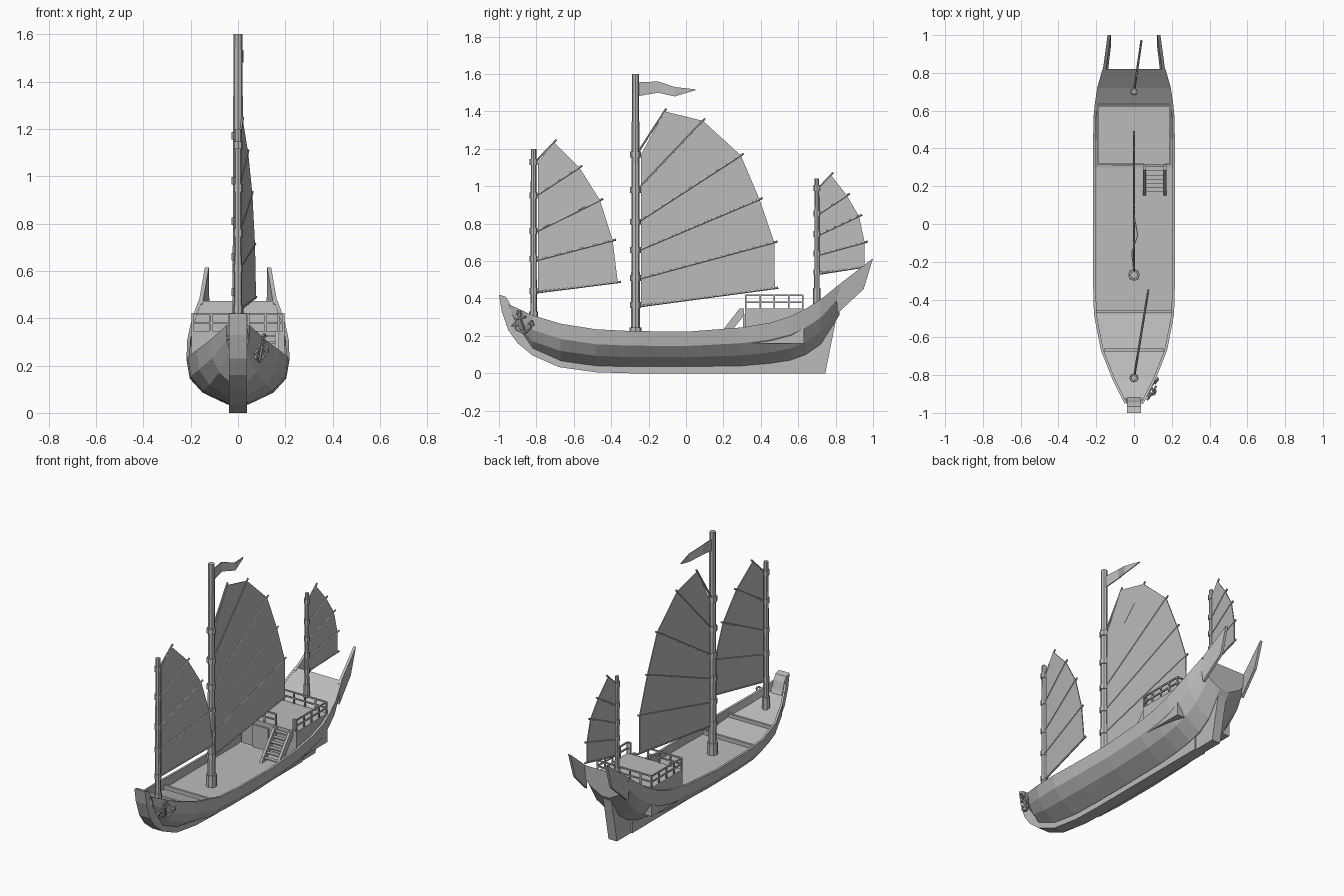
import bpy, bmesh, math
from mathutils import Vector

if "Cube" in bpy.data.objects:
    bpy.data.objects.remove(bpy.data.objects["Cube"], do_unlink=True)

GREY = (0.5, 0.5, 0.5, 1)
mat = bpy.data.materials.new("light_grey")
mat.use_nodes = True
mat.diffuse_color = GREY
mat.node_tree.nodes["Principled BSDF"].inputs["Base Color"].default_value = GREY


def finish(bm, name):
    bmesh.ops.recalc_face_normals(bm, faces=bm.faces)
    mesh = bpy.data.meshes.new(name)
    bm.to_mesh(mesh)
    bm.free()
    mesh.materials.append(mat)
    obj = bpy.data.objects.new(name, mesh)
    bpy.context.collection.objects.link(obj)
    return obj


def loft(bm, rings):
    """Skin closed rings of equal length and cap both ends."""
    rows = [[bm.verts.new(p) for p in ring] for ring in rings]
    n = len(rows[0])
    for a, b in zip(rows, rows[1:]):
        for i in range(n):
            j = (i + 1) % n
            bm.faces.new((a[i], a[j], b[j], b[i]))
    bm.faces.new(rows[0])
    bm.faces.new(rows[-1])


def rod(bm, a, b, r1, r2=None, sides=6):
    a, b = Vector(a), Vector(b)
    r2 = r2 or r1
    d = (b - a).normalized()
    u = d.orthogonal().normalized()
    v = d.cross(u)
    turns = [math.tau * i / sides for i in range(sides)]
    loft(bm, [[c + r * (u * math.cos(t) + v * math.sin(t)) for t in turns]
              for c, r in ((a, r1), (b, r2))])


def box(bm, lo, hi):
    (x0, y0, z0), (x1, y1, z1) = lo, hi
    loft(bm, [[(x0, y0, z), (x1, y0, z), (x1, y1, z), (x0, y1, z)] for z in (z0, z1)])


def plate(bm, outline, half, x_at=lambda y: 0):
    """Extrude a side outline of (y, z) points across x."""
    loft(bm, [[(x_at(y) + s * half, y, z) for y, z in outline] for s in (-1, 1)])


# Hull: station, half width, sheer height, bottom height, deck height
STATIONS = [
    (-.95, .05, .37, .22, .32), (-.82, .115, .31, .12, .26),
    (-.67, .175, .265, .065, .215), (-.48, .212, .235, .04, .17),
    (-.3, .217, .226, .035, .17), (0, .217, .222, .035, .17),
    (.3, .217, .245, .04, .17), (.45, .216, .27, .053, .2),
    (.56, .215, .305, .07, .27), (.64, .207, .345, .1, .343),
    (.72, .195, .395, .155, .393), (.82, .167, .475, .31, .473)]
STRAKES = [(1, 0), (.94, .41), (.69, .73), (.2, 1)]


def hull_ring(y, w, top, low, deck):
    half = [(w - .014, y, deck), (w - .014, y, top)]
    for k, drop in STRAKES:
        rake = .06 * drop if y < -.9 else 0
        half.append((w * k, y + rake, top + (low - top) * drop))
    return half + [(-x, yy, z) for x, yy, z in reversed(half)]


bm = bmesh.new()
loft(bm, [hull_ring(*s) for s in STATIONS])
finish(bm, "hull")

# Stem, keel and rudder
bm = bmesh.new()
plate(bm, [(-1, .42), (-.985, .33), (-.95, .23), (-.9, .16), (-.82, .095),
           (-.68, .033), (-.48, .005), (-.3, 0), (.6, 0), (.6, .1),
           (.3, .06), (-.48, .06), (-.67, .09), (-.82, .15), (-.88, .23),
           (-.93, .33), (-.945, .38), (-.965, .41)], .038)
finish(bm, "stem_and_keel")
bm = bmesh.new()
plate(bm, [(.55, 0), (.745, 0), (.812, .335), (.76, .34), (.55, .1)], .03)
finish(bm, "rudder")

# Stern wings
bm = bmesh.new()
for s in (-1, 1):
    outer = [(.167, .8, .46), (.155, .81, .32), (.138, .95, .45), (.14, 1, .615)]
    loft(bm, [[(s * (x - d), y, z) for x, y, z in outer] for d in (0, .017)])
finish(bm, "stern_wings")

# Deck beams
bm = bmesh.new()
box(bm, (-.2, -.47, .165), (.2, -.455, .195))
box(bm, (-.16, -.675, .2), (.16, -.66, .235))
finish(bm, "deck_beams")

# Cabin with door
CABIN_TOP, FRONT, BACK, SIDE = .345, .315, .63, .197
bm = bmesh.new()
box(bm, (-SIDE, FRONT, .16), (SIDE, BACK, CABIN_TOP))
finish(bm, "cabin")
bm = bmesh.new()
box(bm, (-.11, FRONT - .009, .17), (0, FRONT, .315))
finish(bm, "cabin_door")

# Railing with a gap at the stairs
bm = bmesh.new()


def fence(a, b, panels):
    a, b = Vector(a), Vector(b)
    for h in (.035, .072):
        up = Vector((0, 0, CABIN_TOP + h))
        rod(bm, a + up, b + up, .006, sides=4)
    for i in range(panels + 1):
        p = a.lerp(b, i / panels)
        rod(bm, p + Vector((0, 0, CABIN_TOP)), p + Vector((0, 0, .42)), .006, sides=4)


for s in (-1, 1):
    fence((s * .192, FRONT + .005, 0), (s * .192, BACK - .005, 0), 4)
fence((-.192, BACK - .005, 0), (.192, BACK - .005, 0), 5)
fence((-.192, FRONT + .005, 0), (.045, FRONT + .005, 0), 3)
fence((.172, FRONT + .005, 0), (.192, FRONT + .005, 0), 1)
finish(bm, "cabin_railing")

# Stairs
bm = bmesh.new()
for x in (.055, .165):
    plate(bm, [(.15, .17), (.2, .17), (.31, .31), (.31, .345), (.285, .345)],
          .008, lambda y, x=x: x)
for i in range(6):
    y, z = .17 + .022 * i, .19 + .026 * i
    box(bm, (.055, y, z), (.165, y + .025, z + .007))
finish(bm, "stairs")


# Masts with foot collar and lashing bands
def mast(name, y, base, top, r, levels):
    bm = bmesh.new()
    rod(bm, (0, y, base), (0, y, top), r, r * .8, 8)
    rod(bm, (0, y, base), (0, y, base + .085), r * 1.35, sides=8)
    for z in levels:
        rod(bm, (0, y, z - .016), (0, y, z + .016), r * 1.18, sides=8)
    finish(bm, name + "_mast")


# Sails: a flat sheet plus battens running past the leech
def sail(name, y0, luff_y, luff, leech, lean):
    def x_at(y):
        return (y - y0) * lean
    bm = bmesh.new()
    outline = [(luff_y, luff[0])] + leech + [(luff_y, luff[-1])]
    plate(bm, outline, .003, x_at)
    finish(bm, name + "_sail")
    bm = bmesh.new()
    for z, tip in zip(luff, leech):
        a = Vector((0, y0, z - .01))
        b = Vector((x_at(tip[0]), *tip))
        rod(bm, a, b + (b - a).normalized() * .018, .006)
    finish(bm, name + "_battens")


RIGS = [
    ("fore", -.815, .245, 1.2, .018, -.79, [.44, .61, .76, .95, 1.13],
     [(-.365, .487), (-.392, .71), (-.46, .925), (-.57, 1.1), (-.705, 1.235)], .163),
    ("main", -.27, .16, 1.6, .024, -.24, [.365, .51, .66, .81, .98, 1.17],
     [(.475, .455), (.472, .7), (.393, .93), (.293, 1.165), (.09, 1.35), (-.115, 1.4)], 0),
    ("mizzen", .7, .37, 1.04, .015, .715, [.54, .64, .745, .855, .99],
     [(.955, .57), (.955, .7), (.925, .84), (.86, .95), (.775, 1.06)], .145)]
for name, y, base, top, r, luff_y, luff, leech, lean in RIGS:
    mast(name, y, base, top, r, luff)
    sail(name, y, luff_y, luff, leech, lean)

# Rippling pennant
bm = bmesh.new()
loft(bm, [[(x - .003, y, lo), (x + .003, y, lo), (x + .003, y, hi), (x - .003, y, hi)]
          for x, y, lo, hi in [(0, -.265, 1.48, 1.555), (-.012, -.15, 1.5, 1.56),
                               (.02, -.06, 1.48, 1.53), (0, .05, 1.513, 1.518)]])
finish(bm, "pennant")

# Anchor hung on the bow
bm = bmesh.new()


def on_bow(y, z):
    return (.103 + (y + .87) * .45 + (z - .27) * .3, y, z)


def chain(points):
    for a, b in zip(points, points[1:]):
        rod(bm, on_bow(*a), on_bow(*b), .006, sides=5)


chain([(-.89, .31), (-.862, .215)])
chain([(-.91, .288), (-.858, .302)])
chain([(-.915, .268), (-.91, .235), (-.862, .215), (-.83, .245), (-.825, .28)])
chain([(-.93, .25), (-.915, .268), (-.895, .255)])
chain([(-.845, .262), (-.825, .28), (-.815, .255)])
chain([(-.892 + .012 * math.cos(t), .32 + .012 * math.sin(t))
       for t in [math.tau * i / 8 for i in range(9)]])
finish(bm, "anchor")
